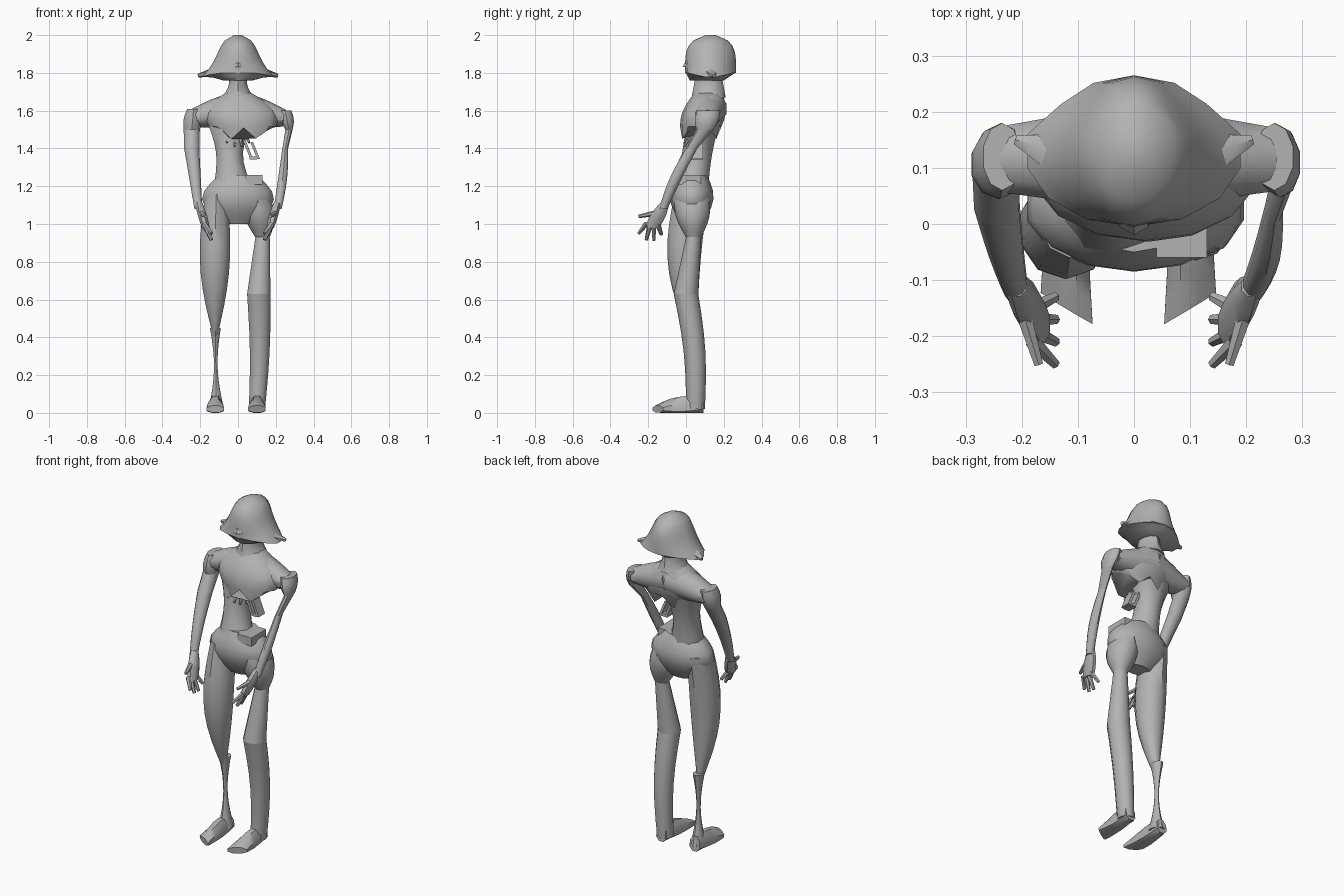
import bpy, bmesh, math
from mathutils import Vector

cube = bpy.data.objects.get("Cube")
if cube:
    bpy.data.objects.remove(cube, do_unlink=True)

tone = 0.45
grey = bpy.data.materials.new("plain grey")
grey.use_nodes = True
grey.diffuse_color = (tone, tone, tone, 1)
grey.node_tree.nodes["Principled BSDF"].inputs["Base Color"].default_value = grey.diffuse_color


def finish(name, bm):
    """Turn a bmesh into a named, shaded, grey object."""
    bmesh.ops.recalc_face_normals(bm, faces=bm.faces)
    mesh = bpy.data.meshes.new(name)
    bm.to_mesh(mesh)
    bm.free()
    mesh.materials.append(grey)
    obj = bpy.data.objects.new(name, mesh)
    bpy.context.collection.objects.link(obj)
    bpy.ops.object.select_all(action='DESELECT')
    obj.select_set(True)
    bpy.context.view_layer.objects.active = obj
    bpy.ops.object.shade_smooth_by_angle(angle=math.radians(40))


def loft(name, rule, steps, sides, across, along, shape=None):
    """Skin over oval rings; rule(t) gives each ring's centre, width and depth."""
    bm = bmesh.new()
    rings = []
    for step in range(steps + 1):
        centre, width, depth = rule(step / steps)
        ring = []
        for k in range(sides):
            angle = math.tau * (k + 0.5) / sides
            offset = across * width * math.cos(angle) + along * depth * math.sin(angle)
            ring.append(bm.verts.new(centre + offset))
        rings.append(ring)
    for low, high in zip(rings, rings[1:]):
        for k in range(sides):
            bm.faces.new((low[k - 1], low[k], high[k], high[k - 1]))
    bm.faces.new(rings[0])
    bm.faces.new(rings[-1])
    if shape:
        for vert in bm.verts:
            shape(vert.co)
    finish(name, bm)


def limb(name, start, end, size, end_size, swell=(0, 0), bow=(0, 0, 0),
         steps=6, sides=10, level=True, shape=None):
    """Tapered limb that may swell and bow towards its middle."""
    start, end, bow = Vector(start), Vector(end), Vector(bow)
    size, end_size, swell = Vector(size), Vector(end_size), Vector(swell)

    def rule(t):
        middle = math.sin(math.pi * t)
        width, depth = size.lerp(end_size, t) + swell * middle
        return start.lerp(end, t) + bow * middle, width, depth

    across, along = Vector((1, 0, 0)), Vector((0, 1, 0))
    if not level:
        direction = (end - start).normalized()
        across = direction.cross(Vector((0, 0, 1))).normalized()
        along = across.cross(direction)
    loft(name, rule, steps, sides, across, along, shape)


def box(name, centre, size, tilt=0):
    bm = bmesh.new()
    bmesh.ops.create_cube(bm, size=1)
    bmesh.ops.scale(bm, vec=size, verts=bm.verts)
    for vert in bm.verts:
        vert.co.x -= vert.co.z * tilt
        vert.co += Vector(centre)
    finish(name, bm)


# Head: rounded crown flaring into wide drooping sides
def head_rule(t):
    crown = math.sqrt(max(1 - t ** 4, 0.04))
    flare = 0.09 * (1 - t) ** 3
    return Vector((0, 0.13, 1.8 + 0.2 * t)), 0.105 * crown + flare, 0.135 * crown


def droop(co):
    co.z -= max(abs(co.x) - 0.12, 0) * 0.3
    if co.y > 0.2:
        co.x *= 0.85


loft("head", head_rule, 7, 14, Vector((1, 0, 0)), Vector((0, 1, 0)), droop)
limb("head_underside", (0, 0.11, 1.76), (0, 0.13, 1.8), (0.08, 0.09), (0.195, 0.13),
     steps=2, sides=14, shape=droop)
limb("nose", (0, 0.01, 1.83), (0, 0.04, 1.9), (0.03, 0.03), (0.01, 0.02), sides=6, steps=2)
limb("lower_jaw", (0, 0.06, 1.76), (0, 0.06, 1.82), (0.04, 0.04), (0.06, 0.05), steps=2)
for side, label in ((-1, "right"), (1, "left")):
    limb(label + "_head_tip", (side * 0.15, 0.13, 1.8), (side * 0.21, 0.15, 1.785),
         (0.035, 0.02), (0.01, 0.01), level=False, sides=6, steps=2)


# Neck and chest, whose lower edge is torn
def tear(co):
    if co.z < 1.5:
        co.z += 0.03 * math.sin(co.x * 45)


limb("neck", (0, 0.12, 1.67), (0, 0.12, 1.78), (0.09, 0.09), (0.05, 0.07), swell=(-0.015, 0))
limb("chest", (0, 0.12, 1.7), (0.03, 0.07, 1.48), (0.06, 0.07), (0.15, 0.1),
     swell=(0.09, 0.03), sides=14, shape=tear)

# Waist survives on the right side only, above full hips
limb("waist", (-0.04, 0.09, 1.54), (-0.03, 0.03, 1.22), (0.13, 0.09), (0.1, 0.09),
     swell=(-0.04, -0.01), bow=(-0.01, 0, 0))
limb("pelvis", (0, 0.03, 1.26), (0, 0.03, 1), (0.1, 0.08), (0.08, 0.05),
     swell=(0.105, 0.05), sides=14)
box("hip_pouch", (0.085, 0.01, 1.235), (0.09, 0.14, 0.05))

# Exposed insides below the chest
for i in range(4):
    x = 0.04 * i - 0.06
    limb(f"torn_strand_{i + 1}", (x / 4, 0.05, 1.52), (x, -0.01, 1.4 + abs(x) / 2),
         (0.02, 0.02), (0.005, 0.005), level=False, sides=6, steps=2)
for i in range(2):
    box(f"broken_rib_{i + 1}", (0.05 + 0.04 * i, 0.06, 1.4 - 0.01 * i), (0.015, 0.06, 0.09), 0.4)
box("rib_end", (0.08, 0.06, 1.35), (0.04, 0.06, 0.015))

# Right leg: full thigh above a bare shin
limb("right_thigh", (-0.115, 0.03, 1.16), (-0.12, 0.04, 0.4), (0.06, 0.09), (0.01, 0.02),
     swell=(0.047, 0.03), bow=(-0.005, -0.045, 0), steps=9)
limb("right_shin_bone", (-0.12, 0.05, 0.45), (-0.115, 0.05, 0.03), (0.03, 0.04), (0.04, 0.05),
     swell=(-0.025, -0.03), steps=8)

# Left leg: thigh wasted just below the hip
knee = (0.11, 0, 0.63)
waste = (0.13, 0.04, 0.93)
limb("left_hip", (0.1, 0.03, 1.16), waste, (0.06, 0.09), (0.04, 0.04), swell=(0.035, 0.025))
limb("left_thigh", waste, knee, (0.04, 0.04), (0.065, 0.065))
limb("left_shin", knee, (0.1, 0.05, 0.02), (0.065, 0.065), (0.045, 0.05), bow=(0.01, 0.02, 0))

# Feet: wedges with toes slanting towards the inside
for label, x, slant in (("right", -0.12, 0.6), ("left", 0.1, -0.6)):
    def flatten(co):
        co.z = max(co.z, 0)
        if co.y < -0.05:
            co.y += (x - co.x) * slant

    limb(label + "_foot", (x, 0.09, 0.04), (x, -0.15, 0.02), (0.035, 0.05), (0.05, 0.02),
         swell=(0, 0.025), level=False, sides=8, shape=flatten)

# Shoulders: sloping yoke out from the neck
for side, label in ((-1, "right"), (1, "left")):
    limb(label + "_shoulder", (0, 0.12, 1.61), (side * 0.245, 0.115, 1.56), (0.1, 0.09),
         (0.06, 0.045), swell=(0, 0.01), level=False)

# Arms: the right one whole, the left wasted to the bone
for label, top, middle, elbow, wrist, sizes, forearm in (
        ("right", (-0.235, 0.12, 1.61), (-0.245, 0.1, 1.5), (-0.245, 0.04, 1.4),
         (-0.21, -0.12, 1.08), ((0.035, 0.06), (0.045, 0.05), (0.042, 0.045)), (0, 0)),
        ("left", (0.25, 0.12, 1.6), (0.27, 0.1, 1.5), (0.25, 0.03, 1.4),
         (0.21, -0.12, 1.08), ((0.035, 0.06), (0.02, 0.045), (0.016, 0.03)), (0.006, 0.006))):
    upper, lower, joint = sizes
    limb(label + "_upper_arm", top, middle, upper, lower, swell=(0.01, 0.01))
    limb(label + "_arm_above_elbow", middle, elbow, lower, joint, steps=2)
    limb(label + "_forearm", elbow, wrist, joint, (0.022, 0.022), swell=forearm,
         bow=(forearm[0], -0.01, 0))

# Hands: palms with four fanned fingers and a thumb
for side, label in ((-1, "right"), (1, "left")):
    limb(label + "_palm", (side * 0.21, -0.11, 1.12), (side * 0.17, -0.18, 0.98),
         (0.02, 0.02), (0.022, 0.04), swell=(0.005, 0.015), steps=4, sides=8)
    for i, finger in enumerate(("index", "middle", "ring", "little")):
        limb(f"{label}_{finger}_finger", (side * 0.18, 0.02 * i - 0.21, 1),
             (side * 0.14, 0.04 * i - 0.25, 0.95 - 0.04 * math.sin(i)),
             (0.015, 0.015), (0.009, 0.009), level=False, sides=6, steps=2)
    limb(label + "_thumb", (side * 0.2, -0.15, 1.06), (side * 0.17, -0.25, 1.04),
         (0.016, 0.016), (0.009, 0.009), level=False, sides=6, steps=2)
